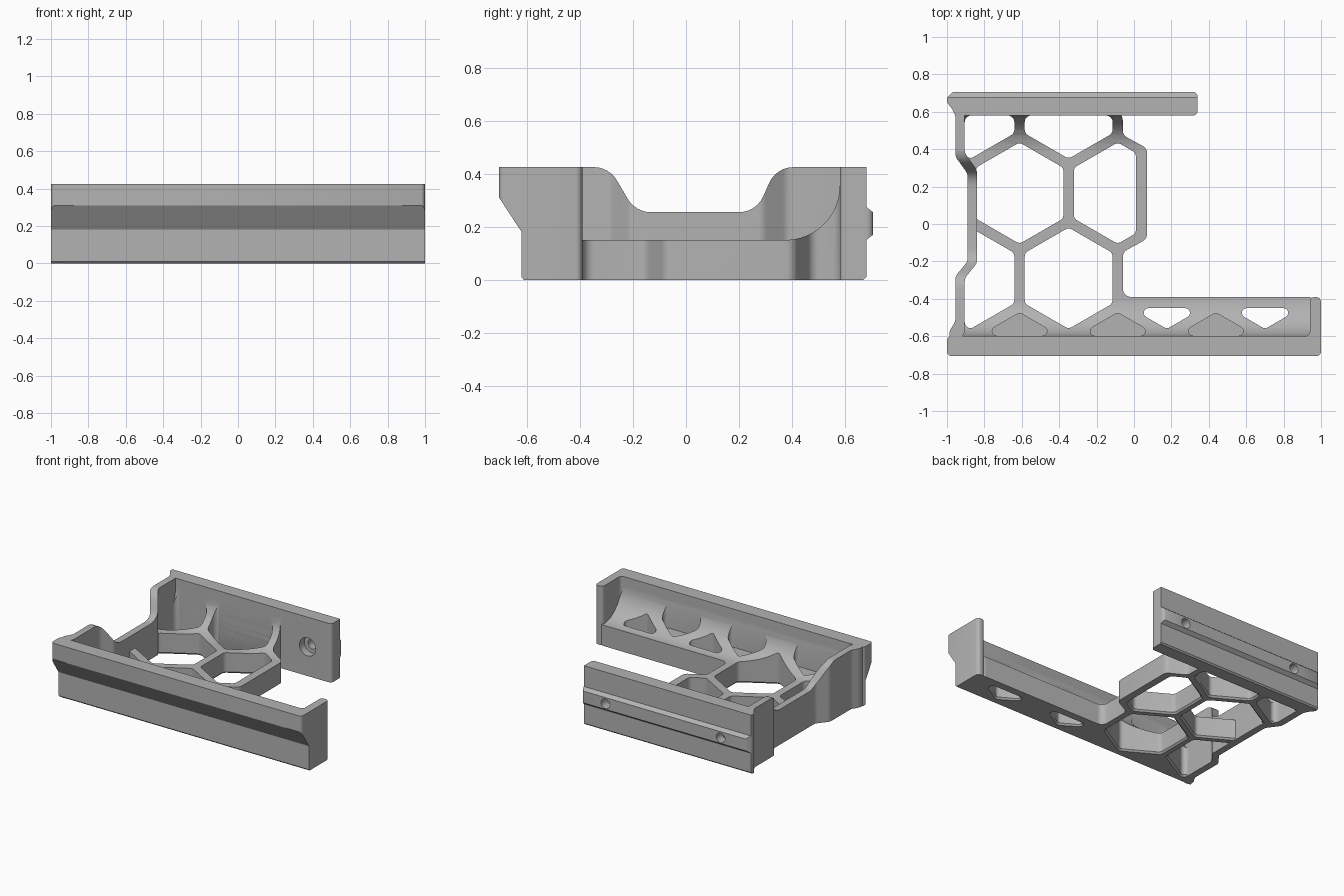
import bpy, bmesh, math
from mathutils import Vector

cube = bpy.data.objects.get("Cube")
if cube:
    bpy.data.objects.remove(cube, do_unlink=True)

grey = bpy.data.materials.new("plain grey")
grey.use_nodes = True
grey.diffuse_color = (0.45, 0.45, 0.45, 1)
grey.node_tree.nodes["Principled BSDF"].inputs["Base Color"].default_value = grey.diffuse_color

TOP, FLOOR = 0.425, 0.15


def rounded(points, radius, steps=6):
    """Replace each corner of a polygon with an arc."""
    pts = [Vector(p) for p in points]
    out = []
    for i, p in enumerate(pts):
        a, b = pts[i - 1] - p, pts[(i + 1) % len(pts)] - p
        da, db = a.normalized(), b.normalized()
        half = da.angle(db) / 2
        if half > 1.54:
            out.append(p)
            continue
        t = min(radius / math.tan(half), 0.48 * a.length, 0.48 * b.length)
        r = t * math.tan(half)
        centre = p + (da + db).normalized() * (r / math.sin(half))
        u, v = p + da * t - centre, p + db * t - centre
        for k in range(steps + 1):
            out.append(centre + u.slerp(v, k / steps).normalized() * r)
    return out


def clip(points, normal, limit):
    """Keep the part of a convex polygon where normal . p <= limit."""
    n, out = Vector(normal), []
    for i, p in enumerate(points):
        q = points[(i + 1) % len(points)]
        dp, dq = n.dot(p) - limit, n.dot(q) - limit
        if dp <= 0:
            out.append(p)
        if dp * dq < 0:
            out.append(p.lerp(q, dp / (dp - dq)))
    return out


def loft(bm, rings, axis="z"):
    """Join polygons of equal length, each given as (points, level)."""
    put = {"z": lambda p, w: (p[0], p[1], w),
           "x": lambda p, w: (w, p[0], p[1]),
           "y": lambda p, w: (p[0], w, p[1])}[axis]
    loops = [[bm.verts.new(put(p, w)) for p in pts] for pts, w in rings]
    bm.faces.new(loops[0])
    bm.faces.new(loops[-1])
    for lo, hi in zip(loops, loops[1:]):
        for i in range(len(lo)):
            bm.faces.new((lo[i - 1], lo[i], hi[i], hi[i - 1]))


def finish(bm, name):
    bmesh.ops.recalc_face_normals(bm, faces=bm.faces)
    mesh = bpy.data.meshes.new(name)
    bm.to_mesh(mesh)
    bm.free()
    mesh.materials.append(grey)
    obj = bpy.data.objects.new(name, mesh)
    bpy.context.collection.objects.link(obj)
    return obj


def prism(name, points, lo, hi, axis="z"):
    bm = bmesh.new()
    loft(bm, [(points, lo), (points, hi)], axis)
    return finish(bm, name)


def combine(obj, tool, operation="DIFFERENCE"):
    """Apply a boolean and discard the tool."""
    tool.hide_render = True
    mod = obj.modifiers.new("cut", "BOOLEAN")
    mod.operation, mod.object, mod.solver = operation, tool, "EXACT"
    bpy.ops.object.select_all(action="DESELECT")
    bpy.context.view_layer.objects.active = obj
    obj.select_set(True)
    bpy.ops.object.modifier_apply(modifier=mod.name)
    bpy.data.objects.remove(tool, do_unlink=True)


def circle(x, z, r, n=32):
    angles = [2 * math.pi * k / n for k in range(n)]
    return [(x + r * math.cos(a), z + r * math.sin(a)) for a in angles]


# Front rail: overhanging lip profile trimmed to a rounded L in plan
front_rail = prism("front_rail", [(-.62, .01), (-.61, 0), (-.39, 0), (-.39, TOP), (-.705, TOP),
                                  (-.705, .31), (-.62, .18)], -1.1, 1.1, "x")
plan = rounded([(-1, -.706), (1, -.706), (1, -.391), (.94, -.391), (.94, -.6), (-1, -.6)], .025)
combine(front_rail, prism("trim", plan, -.1, .6), "INTERSECT")

# Back rail: plate with a chamfered ridge along its outer face
back_rail = prism("back_rail", [(.57, 0), (.67, 0), (.68, .01), (.68, .15), (.705, .17), (.705, .255),
                                (.68, .275), (.68, TOP), (.57, TOP)], -1.1, .6, "x")
plan = rounded([(-.97, .706), (.34, .706), (.34, .58), (-.945, .58), (-1, .65), (-1, .676)], .025)
combine(back_rail, prism("trim", plan, -.1, .6), "INTERSECT")

# Screw holes with counterbores on the inner side
for x in (-.77, .15):
    combine(back_rail, prism("bore", circle(x, .21, .035), .5, .8, "y"))
    combine(back_rail, prism("counterbore", circle(x, .21, .065), .5, .635, "y"))

# Stepped side wall with a lowered middle
outer = [(-.99, -.615), (-.985, -.57), (-.955, -.52), (-.955, -.28), (-.89, -.2),
         (-.89, .27), (-.955, .36), (-.955, .58), (-.985, .64)]
inner = [(-.905, .64), (-.905, .38), (-.84, .29), (-.84, -.21), (-.905, -.29), (-.905, -.61)]
side_wall = prism("side_wall", rounded(outer + inner, .05), 0, .6)
dip = [(-1, .7), (-1, TOP), (-.29, TOP), (-.19, .255), (.265, .255), (.34, TOP), (1, TOP), (1, .7)]
combine(side_wall, prism("dip", rounded(dip, .1), -1.5, 0, "x"))

# Honeycomb base with coves sweeping up to both rails
outline = [(-.93, -.61), (.975, -.61), (.975, -.39), (-.06, -.39), (-.06, -.15), (.07, -.08),
           (.07, .405), (-.06, .475), (-.06, .6), (-.93, .6), (-.93, .36), (-.865, .27),
           (-.865, -.2), (-.93, -.29)]
base = prism("honeycomb_base", rounded(outline, .045), 0, TOP - .002)


def cove(y, direction, r=.205):
    """Quarter-round from the floor up to a rail face."""
    angles = [math.pi / 2 * k / 12 for k in range(13)]
    arc = [(y - direction * r * (1 - math.sin(a)), FLOOR + r * (1 - math.cos(a))) for a in angles]
    return arc + [(y, .6)]


air = cove(-.6, -1)[::-1] + cove(.58, 1)
combine(base, prism("air", air, -1.5, 1.5, "x"))

# Hexagonal cells, clipped by rails and edges; the front row is shallow pockets
PITCH, INNER = .525, .271
rows = {1: (-1, 0), 0: (-1, 0), -1: (-1, 0, 1, 2), -2: (-1, 0, 1)}
bm = bmesh.new()
for j, columns in rows.items():
    for i in columns:
        cx = -.087 + PITCH * (i - (.5 if j % 2 else 0))
        cy = .165 + .455 * j
        turns = [k * math.pi / 3 for k in range(6)]
        cell = [Vector((cx + INNER * math.sin(a), cy + INNER * math.cos(a))) for a in turns]
        cell = clip(clip(cell, (0, 1), .58), (0, -1), .598)
        cell = clip(cell, (-1, 0), .905)
        if j == 0:
            cell = clip(cell, (1, 0), .01)
        if j == -1 and i > 0:
            cell = clip(cell, (0, 1), -.45)
        hole = rounded(cell, .025 if len(cell) == 3 else .035)
        if j == -2:
            loft(bm, [(hole, FLOOR), (hole, .6)])
        else:
            mid = sum(hole, Vector((0, 0))) / len(hole)
            wide = [p + (p - mid).normalized() * .024 for p in hole]
            loft(bm, [(wide, -.012), (hole, .012), (hole, .6)])
combine(base, finish(bm, "cells"))

# Smooth the curved faces and keep the edges crisp
bpy.ops.object.select_all(action="DESELECT")
for obj in (front_rail, back_rail, side_wall, base):
    obj.select_set(True)
bpy.context.view_layer.objects.active = base
bpy.ops.object.shade_smooth_by_angle(angle=math.radians(30))
